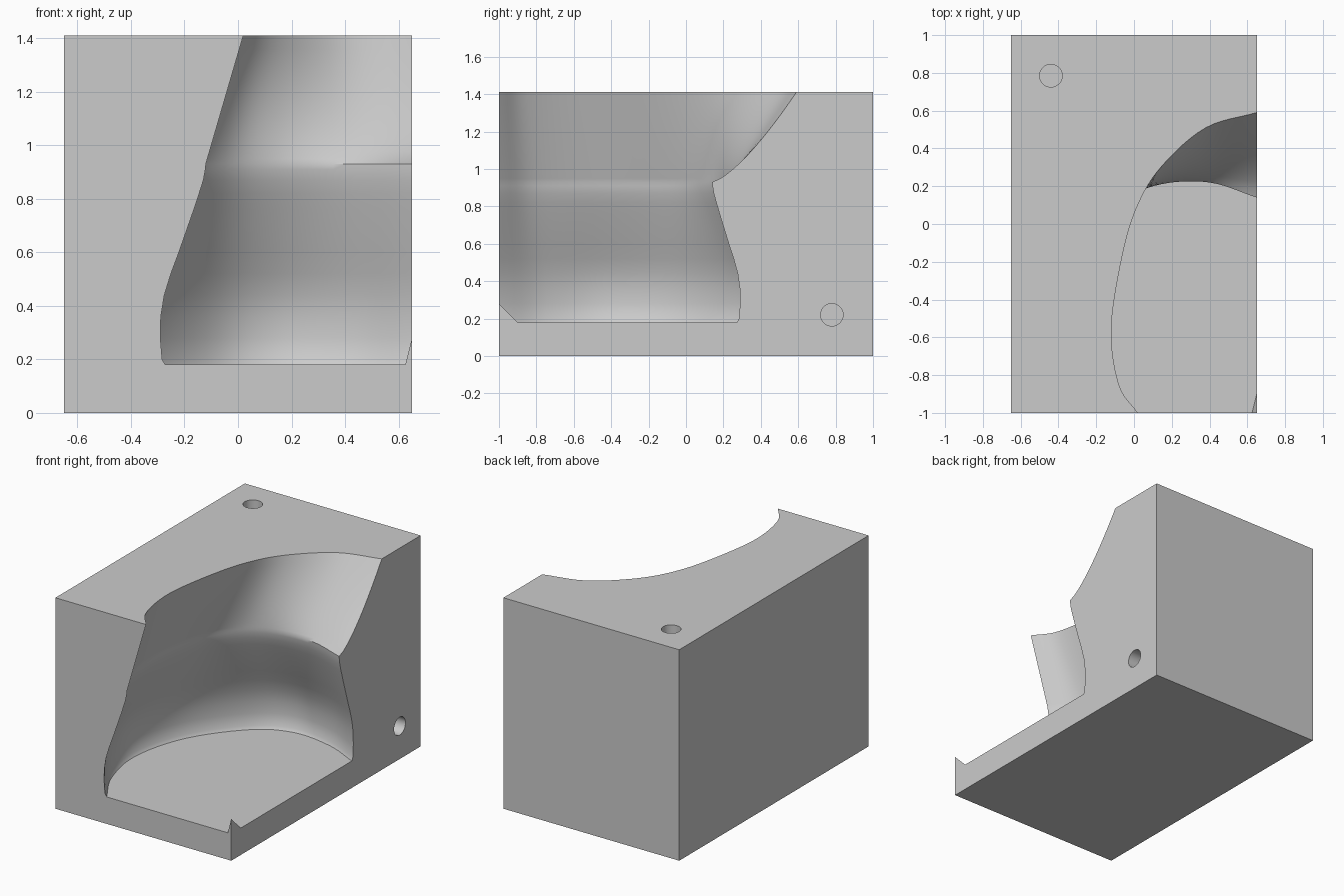
import bpy, bmesh, math
from mathutils import Vector, Matrix

cube = bpy.data.objects.get("Cube")
if cube:
    bpy.data.objects.remove(cube)

W, D, H = 1.3, 2.0, 1.41
FLOOR, WAIST = 0.18, 0.93

# plain grey material
grey = bpy.data.materials.new("plain_grey")
grey.use_nodes = True
grey.diffuse_color = (0.6, 0.6, 0.6, 1)
grey.node_tree.nodes["Principled BSDF"].inputs["Base Color"].default_value = (0.6, 0.6, 0.6, 1)


def finish(name, bm):
    bmesh.ops.recalc_face_normals(bm, faces=bm.faces)
    mesh = bpy.data.meshes.new(name)
    bm.to_mesh(mesh)
    bm.free()
    mesh.materials.append(grey)
    obj = bpy.data.objects.new(name, mesh)
    bpy.context.collection.objects.link(obj)
    return obj


def spline(points, steps):
    """Smooth curve through points, skipping the two end controls."""
    out = []
    for a, b, c, d in zip(points, points[1:], points[2:], points[3:]):
        for k in range(steps):
            t = k / steps
            out.append(0.5 * (2 * b + (c - a) * t + (2 * a - 5 * b + 4 * c - d) * t ** 2
                              + (3 * b - a - 3 * c + d) * t ** 3))
    return out + [points[-2]]


# cavity outlines, from the front opening round to the side opening
foot = [(-.285, -1), (-.42, -.75), (-.48, -.42), (-.376, -.036),
        (-.118, .303), (.13, .424), (.417, .39), (.65, .285)]
waist = [(-.12, -1), (-.24, -.8), (-.27, -.45), (-.2, -.09),
         (-.05, .12), (.14, .21), (.4, .22), (.65, .14)]
rim = [(.02, -1), (-.08, -.85), (-.12, -.55), (-.06, -.16),
       (.02, .1), (.15, .31), (.38, .51), (.65, .59)]
flare = [1, 1, 1, 1, 1.2, 1.3, .95, .72]
foot, waist, rim = ([Vector(p) for p in ring] for ring in (foot, waist, rim))


def outline(z, points):
    """Closed cavity outline at height z, carried past the open sides."""
    lead, tail = 2 * points[0] - points[1], 2 * points[-1] - points[-2]
    ctrl = [2 * lead - points[0], lead] + points + [tail, 2 * tail - points[-1]]
    s = 0.25 * (z - FLOOR)
    outside = [Vector(p) for p in ((1.05, 0), (.75 + s, -.5), (.575 + s, -1.2))]
    return [Vector((p.x, p.y, z)) for p in spline(ctrl, 6) + outside]


rings = []
# lower chamber narrows from the foot to the waist
for z, b in ((FLOOR, .08), (.2, .01), (.28, -.03), (.36, -.02), (.44, .06), (.52, .21),
             (.6, .39), (.68, .56), (.76, .73), (.82, .85), (.87, .945), (.91, .99), (WAIST, 1)):
    rings.append(outline(z, [f.lerp(w, b) for f, w in zip(foot, waist)]))
# upper part flares from the waist to the rim, and on past the top
for k in range(1, 15):
    t = (k / 12) ** 1.3
    pts = [w + (r - w) * t ** e for w, r, e in zip(waist, rim, flare)]
    rings.append(outline(WAIST + (H - WAIST) * t, pts))

bm = bmesh.new()
loops = [[bm.verts.new(p) for p in ring] for ring in rings]
for low, high in zip(loops, loops[1:]):
    for i in range(len(low)):
        j = (i + 1) % len(low)
        bm.faces.new((low[i], low[j], high[j], high[i]))
bm.faces.new(loops[0])
bm.faces.new(loops[-1])
cutters = [finish("cavity_cutter", bm)]


# round locating holes in the top and the side
def hole(name, matrix):
    bm = bmesh.new()
    bmesh.ops.create_cone(bm, cap_ends=True, segments=48, radius1=.06, radius2=.06,
                          depth=.3, matrix=matrix)
    return finish(name, bm)


cutters.append(hole("top_hole_cutter", Matrix.Translation((-.44, .785, H))))
cutters.append(hole("side_hole_cutter",
                    Matrix.Translation((W / 2, .78, .22)) @ Matrix.Rotation(math.pi / 2, 4, 'Y')))

# solid block with the cavity and holes cut out
bm = bmesh.new()
bmesh.ops.create_cube(bm, size=1, matrix=Matrix.Translation((0, 0, H / 2)) @ Matrix.Diagonal((W, D, H, 1)))
block = finish("mould_block", bm)
for cutter in cutters:
    cutter.hide_render = True
    mod = block.modifiers.new(cutter.name, 'BOOLEAN')
    mod.operation, mod.solver, mod.object = 'DIFFERENCE', 'EXACT', cutter
bpy.context.view_layer.update()
cut = bpy.data.meshes.new_from_object(block.evaluated_get(bpy.context.evaluated_depsgraph_get()))
block.modifiers.clear()
block.data = cut
for cutter in cutters:
    bpy.data.objects.remove(cutter)

# smooth cavity, crisp block edges
cut.shade_smooth()
cut.set_sharp_from_angle(angle=math.radians(35))
